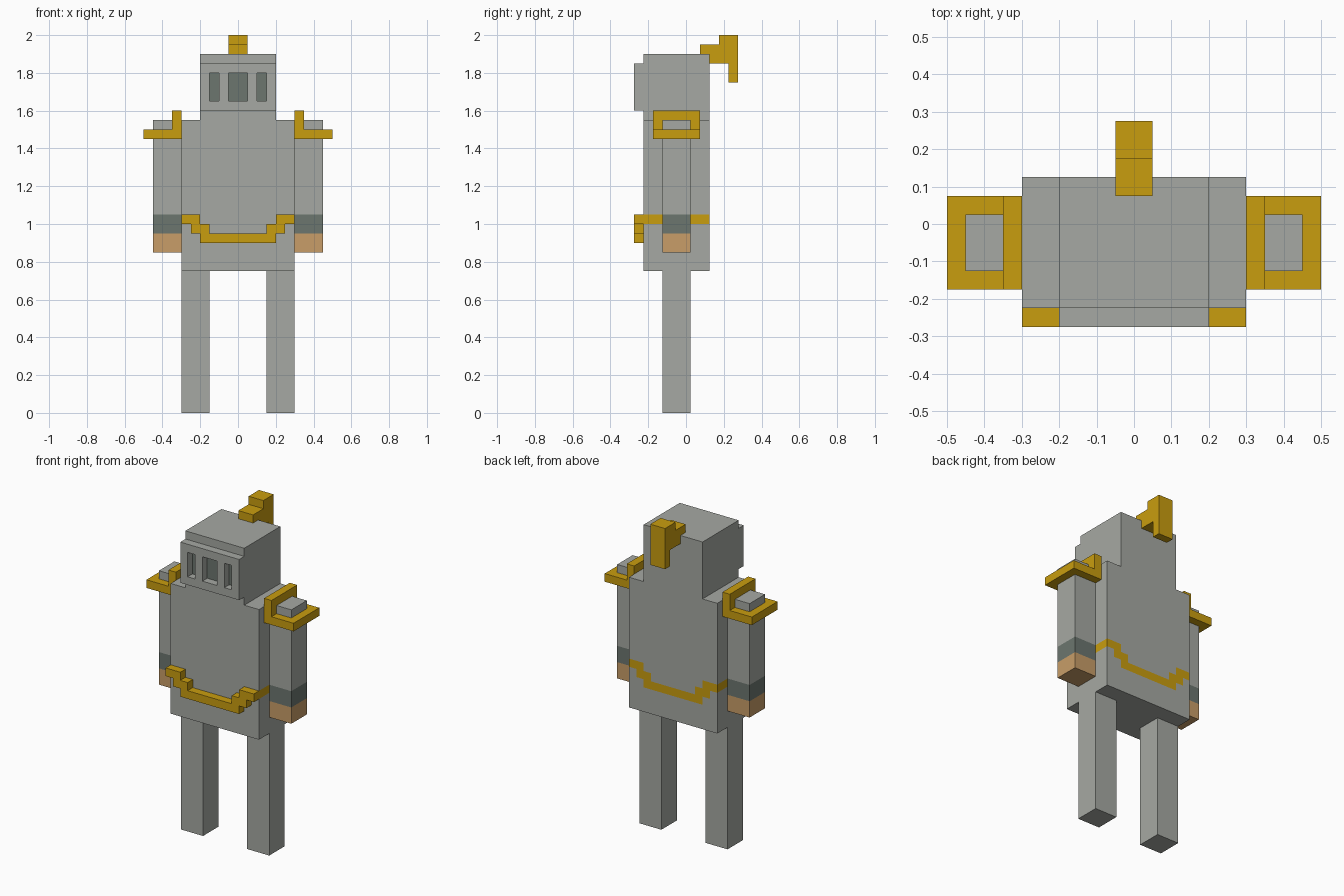
import bpy, bmesh
from mathutils import Vector

if "Cube" in bpy.data.objects:
    bpy.data.objects.remove(bpy.data.objects["Cube"])


def material(name, r, g, b):
    lin = [(c / 255 / 12.92) if c / 255 <= 0.04045 else ((c / 255 + 0.055) / 1.055) ** 2.4 for c in (r, g, b)]
    m = bpy.data.materials.new(name)
    m.diffuse_color = (*lin, 1)
    m.use_nodes = True
    m.node_tree.nodes["Principled BSDF"].inputs["Base Color"].default_value = m.diffuse_color
    return m


STEEL = material("steel_grey", 166, 169, 163)
GOLD = material("gold", 201, 157, 15)
DARK = material("dark_slate", 108, 118, 111)
SKIN = material("skin", 200, 157, 104)


def finish(name, bm, mats, mirror=False):
    bmesh.ops.recalc_face_normals(bm, faces=bm.faces[:])
    me = bpy.data.meshes.new(name)
    bm.to_mesh(me)
    bm.free()
    for m in mats:
        me.materials.append(m)
    ob = bpy.data.objects.new(name, me)
    bpy.context.collection.objects.link(ob)
    if mirror:
        mod = ob.modifiers.new("mirror", 'MIRROR')
        mod.use_mirror_merge = False
    return ob


def add_box(bm, x, y, z):
    """Box from (min, max) ranges."""
    verts = bmesh.ops.create_cube(bm, size=1)["verts"]
    for v in verts:
        v.co = Vector([r[0] if c < 0 else r[1] for c, r in zip(v.co, (x, y, z))])


def boxes(name, ranges, mat, mirror=False):
    bm = bmesh.new()
    for r in ranges:
        add_box(bm, *r)
    return finish(name, bm, [mat], mirror)


def prism(name, points, axis, lo, hi, mat, mirror=False):
    """Closed profile in the plane across `axis`, extruded from lo to hi."""
    bm = bmesh.new()
    vs = []
    for a, b in points:
        co = [a, b]
        co.insert(axis, lo)
        vs.append(bm.verts.new(co))
    face = bm.faces.new(vs)
    ext = bmesh.ops.extrude_face_region(bm, geom=[face])["geom"]
    move = Vector([hi - lo if i == axis else 0 for i in range(3)])
    bmesh.ops.translate(bm, vec=move, verts=[e for e in ext if isinstance(e, bmesh.types.BMVert)])
    return finish(name, bm, [mat], mirror)


def cut(bm, axis, values):
    """Slice the whole mesh at the given coordinates."""
    no = [1 if i == axis else 0 for i in range(3)]
    for v in values:
        bmesh.ops.bisect_plane(bm, geom=bm.verts[:] + bm.edges[:] + bm.faces[:],
                               plane_co=[v * n for n in no], plane_no=no)


# Legs
boxes("legs", [((0.15, 0.3), (-0.125, 0.025), (0, 0.75))], STEEL, True)

# Torso with the belt stripe inlaid on the sides and back
bm = bmesh.new()
add_box(bm, (-0.3, 0.3), (-0.225, 0.125), (0.75, 1.55))
cut(bm, 2, (0.9, 0.95, 1.0, 1.05))
cut(bm, 0, (-0.25, -0.2, -0.15, 0.15, 0.2, 0.25))
belt_rule = ((0.15, 0.9, 0.95), (0.2, 0.9, 1.0), (0.25, 0.95, 1.05), (9, 1.0, 1.05))
for f in bm.faces:
    c = f.calc_center_median()
    _, low, high = next(r for r in belt_rule if abs(c.x) < r[0])
    f.material_index = int(low < c.z < high and c.y > -0.2)
finish("torso", bm, [STEEL, GOLD])

# Raised stepped belt on the front
half = [(0.15, 0.95), (0.15, 1.0), (0.2, 1.0), (0.2, 1.05), (0.3, 1.05),
        (0.3, 1.0), (0.25, 1.0), (0.25, 0.95), (0.2, 0.95), (0.2, 0.9)]
prism("front_belt", half + [(-x, z) for x, z in reversed(half)], 1, -0.275, -0.225, GOLD)

# Arms: sleeve, cuff and hand coloured by height
bm = bmesh.new()
add_box(bm, (0.3, 0.45), (-0.125, 0.025), (0.85, 1.55))
cut(bm, 2, (0.95, 1.05))
for f in bm.faces:
    z = f.calc_center_median().z
    f.material_index = 2 if z < 0.95 else 1 if z < 1.05 else 0
finish("arms", bm, [STEEL, DARK, SKIN], True)

# Shoulder guards, L-shaped from the front
prism("shoulder_guards", [(0.3, 1.45), (0.5, 1.45), (0.5, 1.5), (0.35, 1.5), (0.35, 1.6), (0.3, 1.6)],
      1, -0.175, 0.075, GOLD, True)

# Helmet, with a slotted visor in front of a dark plate
boxes("helmet", [((-0.2, 0.2), (-0.225, 0.125), (1.55, 1.9))], STEEL)
vy = (-0.275, -0.225)
bars = [((-0.2, 0.2), vy, (1.6, 1.65)), ((-0.2, 0.2), vy, (1.8, 1.85))]
for x in ((-0.2, -0.15), (-0.1, -0.05), (0.05, 0.1), (0.15, 0.2)):
    bars.append((x, vy, (1.65, 1.8)))
boxes("visor", bars, STEEL)
boxes("visor_slots", [((-0.15, 0.15), (-0.228, -0.225), (1.65, 1.8))], DARK)

# Plume on the back of the helmet
prism("plume", [(0.075, 1.9), (0.125, 1.9), (0.125, 1.85), (0.225, 1.85), (0.225, 1.75), (0.275, 1.75),
                (0.275, 2.0), (0.175, 2.0), (0.175, 1.95), (0.075, 1.95)], 0, -0.05, 0.05, GOLD)
